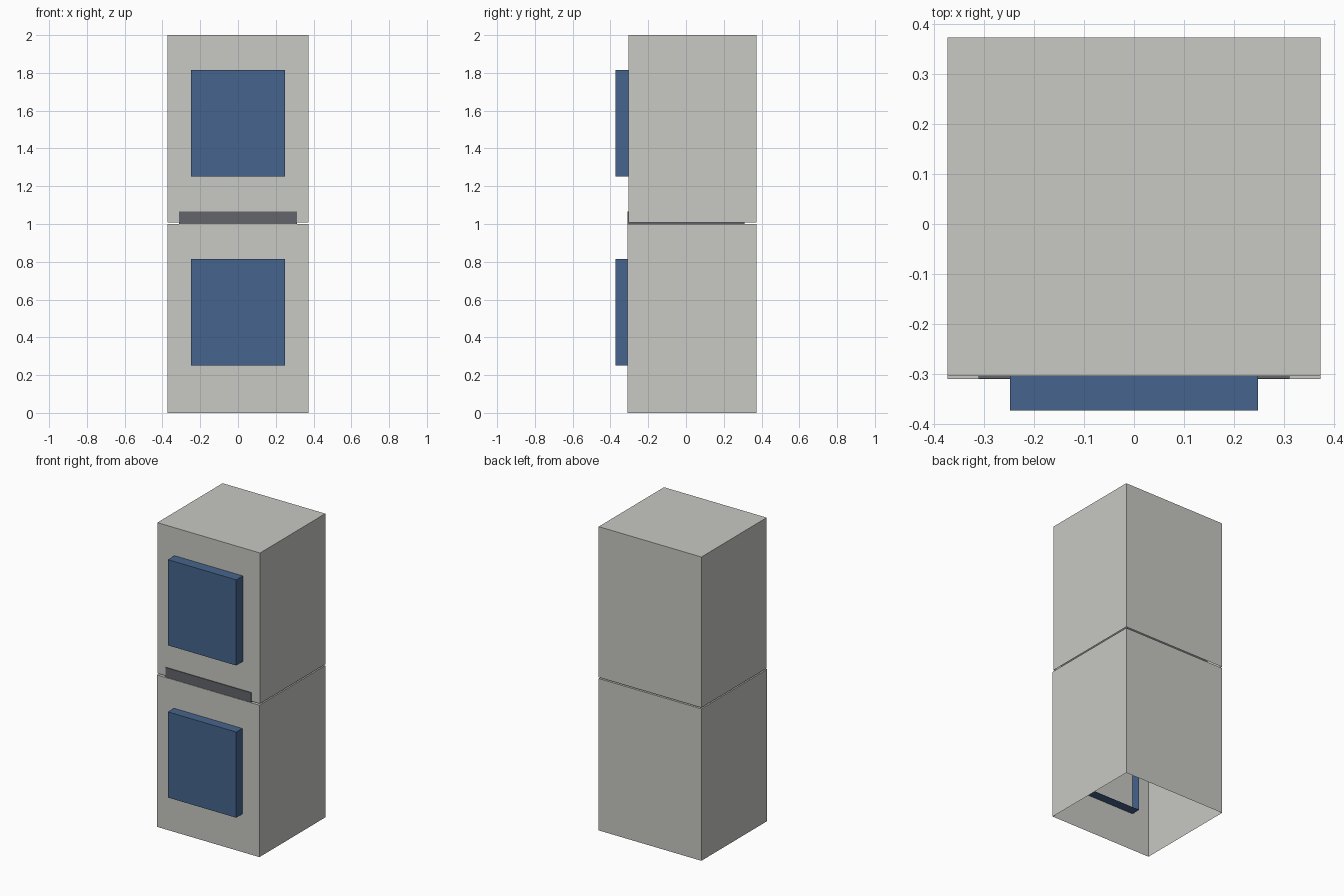
import bpy, bmesh
from mathutils import Vector

if "Cube" in bpy.data.objects:
    bpy.data.objects.remove(bpy.data.objects["Cube"])


def material(name, color):
    m = bpy.data.materials.new(name)
    m.diffuse_color = (*color, 1.0)
    m.use_nodes = True
    m.node_tree.nodes["Principled BSDF"].inputs["Base Color"].default_value = m.diffuse_color
    return m


GREY = material("warm_grey", (0.578, 0.578, 0.546))
BLUE = material("door_blue", (0.061, 0.130, 0.266))
DARK = material("dark_grey", (0.127, 0.130, 0.147))


def box(name, lo, hi, mat, open_side=None):
    """Box between two corners, optionally without the face pointing to open_side."""
    lo, hi = Vector(lo), Vector(hi)
    bm = bmesh.new()
    bmesh.ops.create_cube(bm, size=1)
    for v in bm.verts:
        v.co = Vector([(lo[i] + hi[i]) / 2 + v.co[i] * (hi[i] - lo[i]) for i in range(3)])
    bm.normal_update()
    if open_side:
        faces = [f for f in bm.faces if f.normal.dot(Vector(open_side)) > 0.9]
        bmesh.ops.delete(bm, geom=faces, context='FACES')
    mesh = bpy.data.meshes.new(name)
    bm.to_mesh(mesh)
    bm.free()
    mesh.materials.append(mat)
    obj = bpy.data.objects.new(name, mesh)
    bpy.context.collection.objects.link(obj)


# Two stacked cabinets, open underneath, each with a door shell open at the back
for name, z0, z1, front in (("lower", 0.0, 1.0, -0.311), ("upper", 1.008, 2.0, -0.305)):
    box(name + "_cabinet", (-0.374, front, z0), (0.374, 0.374, z1), GREY, (0, 0, -1))
    door_z = 0.25 if z0 == 0 else 1.252
    box(name + "_door", (-0.249, -0.374, door_z), (0.249, -0.249, door_z + 0.564),
        BLUE, (0, 1, 0))

# Dark spacer block between the cabinets, showing as a strip at the front
box("spacer", (-0.312, -0.31, 1.001), (0.312, 0.311, 1.065), DARK)
